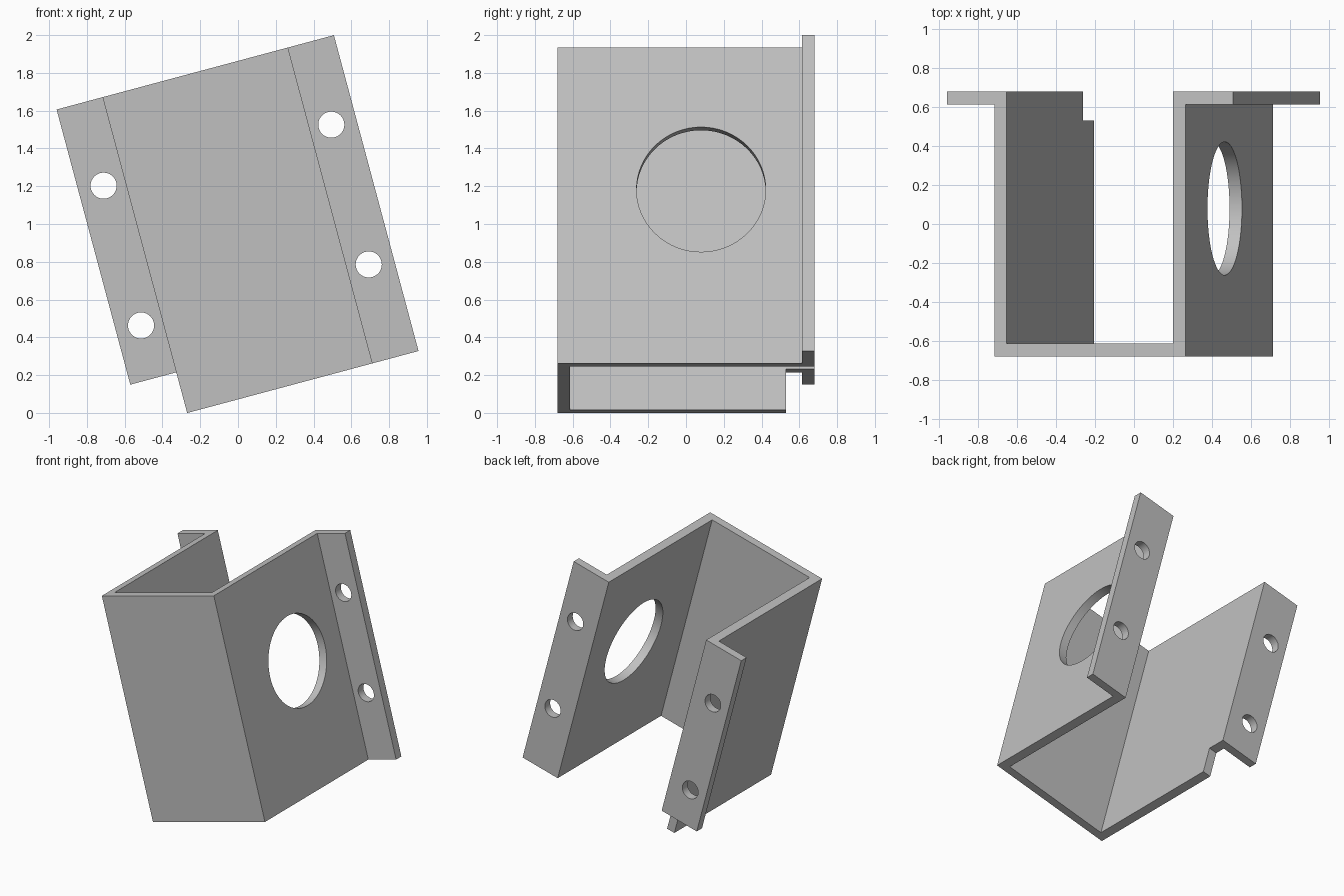
import bpy, bmesh
from math import radians
from mathutils import Matrix, Vector

cube = bpy.data.objects.get("Cube")
if cube:
    bpy.data.objects.remove(cube, do_unlink=True)

# Whole bracket leans 15 degrees about the depth axis
LEAN = Matrix.Translation((0.2395, 0, 0.0642)) @ Matrix.Rotation(radians(-15), 4, 'Y')
BOTTOM, TOP, NOTCH = 0.069, 1.80, 0.292
WALL, FLANGE, DEPTH, THICK = 0.508, 0.76, 0.68, 0.066

grey = bpy.data.materials.new("plain grey")
grey.use_nodes = True
grey.diffuse_color = (0.53, 0.53, 0.53, 1)
grey.node_tree.nodes["Principled BSDF"].inputs["Base Color"].default_value = (0.53, 0.53, 0.53, 1)


def finish(name, bm):
    bmesh.ops.recalc_face_normals(bm, faces=bm.faces)
    bm.transform(LEAN)
    mesh = bpy.data.meshes.new(name)
    bm.to_mesh(mesh)
    bm.free()
    mesh.materials.append(grey)
    obj = bpy.data.objects.new(name, mesh)
    bpy.context.collection.objects.link(obj)
    return obj


def drill(name, centre, radius, length, turn):
    bm = bmesh.new()
    bmesh.ops.create_cone(bm, cap_ends=True, segments=64, radius1=radius, radius2=radius,
                          depth=length, matrix=Matrix.Translation(centre) @ turn)
    return finish(name, bm)


# Hat-shaped channel: half profile mirrored, then extruded upward
half = [(WALL - THICK, THICK - DEPTH), (WALL - THICK, DEPTH), (FLANGE, DEPTH),
        (FLANGE, DEPTH - THICK), (WALL, DEPTH - THICK), (WALL, -DEPTH)]
profile = half + [(-x, y) for x, y in reversed(half)]
bm = bmesh.new()
face = bm.faces.new([bm.verts.new((x, y, BOTTOM)) for x, y in profile])
top = bmesh.ops.extrude_face_region(bm, geom=[face])
bmesh.ops.translate(bm, vec=(0, 0, TOP - BOTTOM),
                    verts=[g for g in top["geom"] if isinstance(g, bmesh.types.BMVert)])
bracket = finish("bracket", bm)

# Round opening in the left wall
across = Matrix.Rotation(radians(90), 4, 'Y')
cutters = [drill("wall_hole_cutter", Vector((WALL, 0.08, 1.022)), 0.342, 0.4, across)]

# Two screw holes in each flange
through = Matrix.Rotation(radians(90), 4, 'X')
for side in (-1, 1):
    for height in (0.58, 1.346):
        cutters.append(drill("screw_hole_cutter", Vector((side * 0.624, DEPTH, height)),
                             0.069, 0.4, through))

# Corner notch at the foot of the right flange
bm = bmesh.new()
bmesh.ops.create_cube(bm, size=1, matrix=Matrix.Translation((-0.65, 0.78, NOTCH - 0.25))
                      @ Matrix.Diagonal((0.6, 0.5, 0.5, 1)))
cutters.append(finish("notch_cutter", bm))

# Cut, then drop the cutters
bpy.context.view_layer.objects.active = bracket
for cutter in cutters:
    cutter.hide_render = True
    cut = bracket.modifiers.new("cut", 'BOOLEAN')
    cut.operation, cut.solver, cut.object = 'DIFFERENCE', 'EXACT', cutter
    bpy.ops.object.modifier_apply(modifier=cut.name)
    bpy.data.objects.remove(cutter, do_unlink=True)

bpy.ops.object.select_all(action='DESELECT')
bracket.select_set(True)
bpy.ops.object.shade_smooth_by_angle(angle=radians(30))
